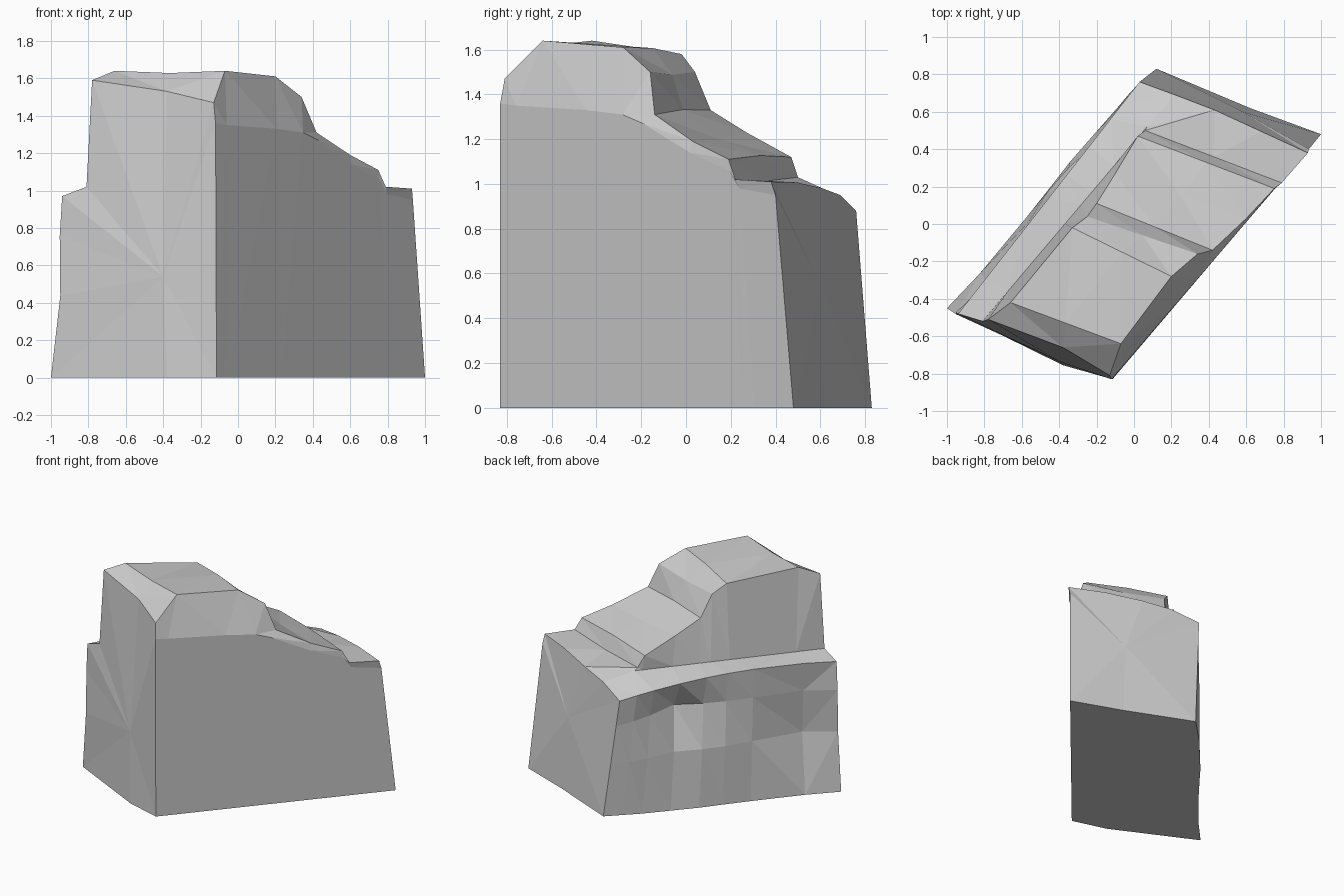
import bpy, bmesh
from mathutils import Vector as V

if "Cube" in bpy.data.objects:
    bpy.data.objects.remove(bpy.data.objects["Cube"])

# Stations run along the rock, from the front end to the back end
right_rim = [(-.13, -.81, 1.47), (-.07, -.64, 1.64), (.20, -.28, 1.61),
             (.34, -.16, 1.50), (.42, -.14, 1.31), (.60, .03, 1.19),
             (.75, .19, 1.11), (.79, .22, 1.02), (.93, .38, 1.01)]
left_rim = [(-.78, -.51, 1.59), (-.66, -.42, 1.64), (-.33, -.02, 1.58),
            (-.25, .04, 1.50), (-.20, .11, 1.33), (-.10, .27, 1.23),
            (.02, .47, 1.12), (.06, .50, 1.03), (.43, .61, .98)]
wall_z = [1.36, 1.35, 1.33, 1.31, 1.27, 1.14, 1.06, .98, .95]
foot_t = [0, .15, .50, .60, .66, .80, .96, 1, 1]      # inner edge of ledge
ledge_t = [0, .15, .38, .50, .60, .72, .84, .92, 1]   # outer edge of ledge
dent_hi = [0, .03, .01, .02, .05, .12, .04, .01, 0]   # hollows in the back wall
dent_lo = [.03, .07, .01, -.01, 0, .03, 0, -.01, 0]
bulge = [0, .01, 0, -.01, -.02, -.02, -.02, -.01, 0]

A, B = V((-1, -.45, 0)), V((-.115, -.83, 0))
C, D = V((1, .48, 0)), V((.12, .83, 0))
LEDGE_A, LEDGE_D = V((-.94, -.48, .97)), V((.03, .76, .88))
FOOT_A, FOOT_D = V((-.81, -.52, 1.02)), V((.07, .52, 1.01))
INWARD = V((.76, -.65, 0))

bm = bmesh.new()


def section(i):
    """One cross-section ring: right base, right wall, top, ledge, back wall."""
    r, t = V(right_rim[i]), V(left_rim[i])
    s = max(0, (r.x + .13) / 1.06)
    base = B.lerp(C, s)
    wall = V((-.12, -.83, 0)).lerp(V((.935, .40, 0)), s)
    wall.z = wall_z[i]
    mid = r.lerp(t, .5) + V((0, 0, .012 * (-1) ** i))
    if i == 0:
        mid = V((-.38, -.66, 1.53))
    foot = FOOT_A.lerp(FOOT_D, foot_t[i])
    if i == 8:
        foot = V((.22, .69, .95))
    g = ledge_t[i]
    ledge = LEDGE_A.lerp(LEDGE_D, g)
    ledge.z += .06 * g * (1 - g) * 4
    outer = A.lerp(D, g) + INWARD * bulge[i]
    hi = outer.lerp(ledge, .78) + INWARD * dent_hi[i]
    lo = outer.lerp(ledge, .45) + INWARD * dent_lo[i]
    return [bm.verts.new(p) for p in
            (base, wall, r, mid, t, foot, ledge, hi, lo, outer)]


def cap(ring, centre, base_mid):
    """Close an end as facets meeting at one raised point."""
    c, b = bm.verts.new(centre), bm.verts.new(base_mid)
    loop = ring + [b]
    for k, v in enumerate(loop):
        bm.faces.new((v, loop[(k + 1) % len(loop)], c))
    return b


# Stepped body with the narrow back ledge
rings = [section(i) for i in range(9)]
for p, q in zip(rings, rings[1:]):
    for k in range(9):
        bm.faces.new((p[k], p[k + 1], q[k + 1], q[k]))

# Faceted end faces and flat underside
front_mid = cap(rings[0], (-.40, -.735, .54), (-.38, -.755, 0))
back_mid = cap(rings[-1], (.58, .60, .55), (.62, .62, 0))
bm.faces.new([front_mid] + [r[0] for r in rings] + [back_mid]
             + [r[9] for r in reversed(rings)])

bmesh.ops.remove_doubles(bm, verts=bm.verts, dist=.001)
bmesh.ops.triangulate(bm, faces=bm.faces[:])
bmesh.ops.recalc_face_normals(bm, faces=bm.faces[:])
mesh = bpy.data.meshes.new("stepped_rock")
bm.to_mesh(mesh)
bm.free()
rock = bpy.data.objects.new("stepped_rock", mesh)
bpy.context.collection.objects.link(rock)
